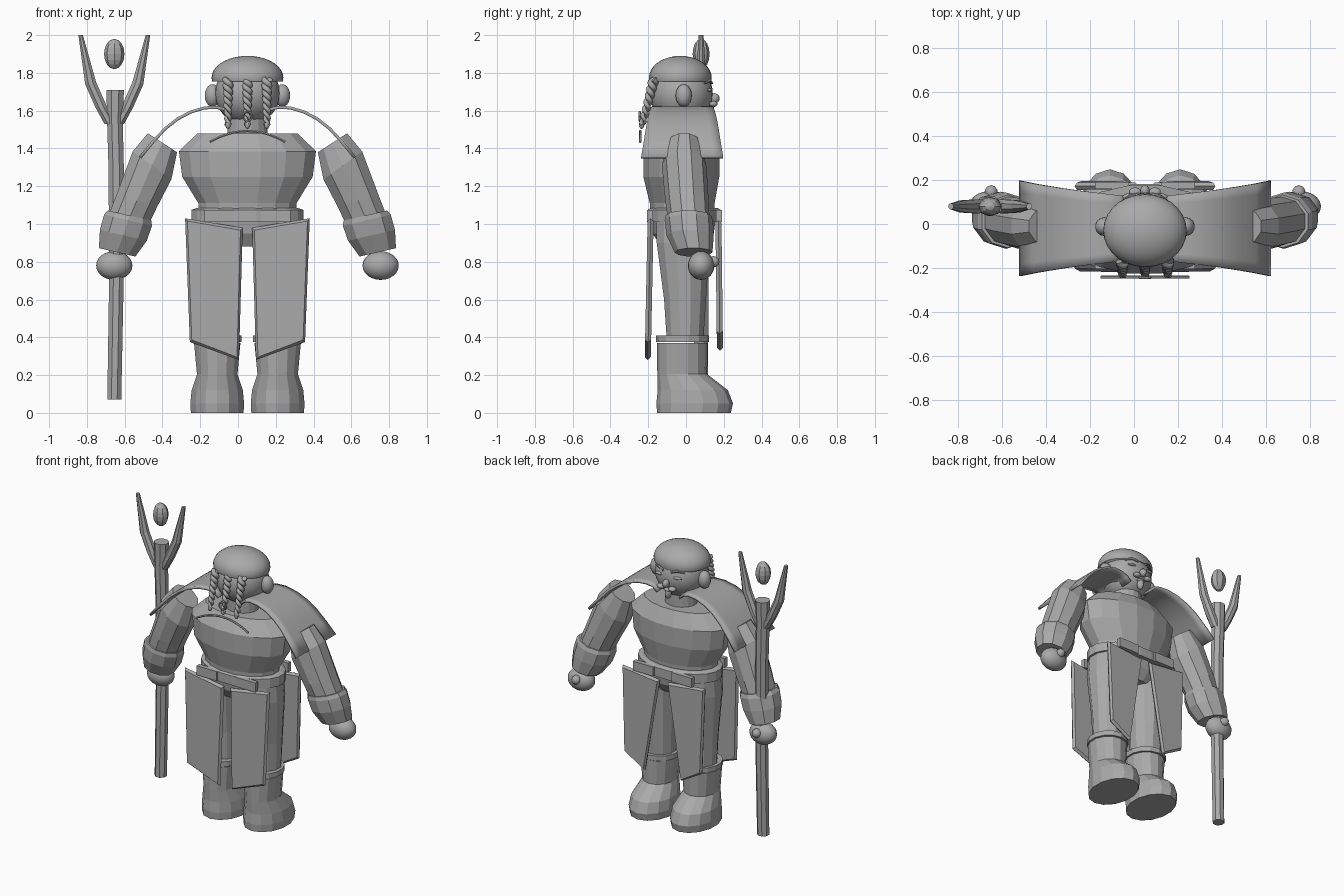
import bpy, bmesh, math
from mathutils import Vector

if "Cube" in bpy.data.objects:
    bpy.data.objects.remove(bpy.data.objects["Cube"])

AX = 0.05  # body's mirror axis

grey = bpy.data.materials.new("stone grey")
grey.diffuse_color = (0.4, 0.4, 0.4, 1)
grey.use_nodes = True
grey.node_tree.nodes["Principled BSDF"].inputs["Base Color"].default_value = grey.diffuse_color


def finish(bm, name, smooth=False):
    bmesh.ops.recalc_face_normals(bm, faces=bm.faces)
    me = bpy.data.meshes.new(name)
    bm.to_mesh(me)
    bm.free()
    me.materials.append(grey)
    for p in me.polygons:
        p.use_smooth = smooth
    ob = bpy.data.objects.new(name, me)
    bpy.context.collection.objects.link(ob)
    return ob


def loft(name, rings, n=12, s=1, x0=AX, smooth=False):
    """Rings are (x, y, z, half x, half y, tilt in degrees)."""
    bm = bmesh.new()
    loops = []
    for x, y, z, rx, ry, tilt in rings:
        t = math.radians(tilt)
        loop = []
        for i in range(n):
            a = 2 * math.pi * (i + 0.5) / n
            u = rx * math.cos(a)
            loop.append(bm.verts.new((x0 + s * (x + u * math.cos(t)),
                                      y + ry * math.sin(a), z + u * math.sin(t))))
        loops.append(loop)
    for a, b in zip(loops, loops[1:]):
        for i in range(n):
            j = (i + 1) % n
            bm.faces.new((a[i], a[j], b[j], b[i]))
    bm.faces.new(loops[0])
    bm.faces.new(loops[-1])
    return finish(bm, name, smooth)


def ball(name, c, r, u=20, v=12, smooth=True, cut=None):
    bm = bmesh.new()
    bmesh.ops.create_uvsphere(bm, u_segments=u, v_segments=v, radius=1)
    for p in bm.verts:
        p.co = Vector((c[0] + p.co.x * r[0], c[1] + p.co.y * r[1], c[2] + p.co.z * r[2]))
    if cut is not None:  # keep only what is above the cut, with a closed underside
        g = bm.verts[:] + bm.edges[:] + bm.faces[:]
        bmesh.ops.bisect_plane(bm, geom=g, plane_co=(0, 0, cut), plane_no=(0, 0, -1), clear_outer=True)
        bmesh.ops.holes_fill(bm, edges=[e for e in bm.edges if e.is_boundary], sides=0)
    return finish(bm, name, smooth)


def tube(name, pts, radii, res=1, smooth=False):
    cu = bpy.data.curves.new(name, 'CURVE')
    cu.dimensions = '3D'
    cu.bevel_depth = 1
    cu.bevel_resolution = res
    cu.use_fill_caps = True
    sp = cu.splines.new('POLY')
    sp.points.add(len(pts) - 1)
    for q, p, r in zip(sp.points, pts, radii):
        q.co = (*p, 1)
        q.radius = r
    sp.use_smooth = smooth
    cu.materials.append(grey)
    ob = bpy.data.objects.new(name, cu)
    bpy.context.collection.objects.link(ob)
    return ob


def panel(name, pts, s, y_top, y_bottom, thick):
    """Hanging plate with a bevelled rim; pts are (x, z) from the axis."""
    bm = bmesh.new()
    def layer(y, k):
        cx = sum(p[0] for p in pts) / 4
        cz = sum(p[1] for p in pts) / 4
        out = []
        for x, z in pts:
            yy = y_bottom + (y_top - y_bottom) * (z - 0.3) / 0.7
            out.append(bm.verts.new((AX + s * (cx + (x - cx) * k), yy + y, cz + (z - cz) * (1 - (1 - k) / 2))))
        return out
    a, b, c = layer(-thick, 0.92), layer(0, 1), layer(thick, 0.92)
    for p, q in ((a, b), (b, c)):
        for i in range(4):
            j = (i + 1) % 4
            bm.faces.new((p[i], p[j], q[j], q[i]))
    bm.faces.new(a)
    bm.faces.new(c)
    return finish(bm, name)


# torso, belt and hips
loft("torso", [(0, -.02, 1.03, .26, .17, 0), (0, -.02, 1.11, .265, .175, 0),
               (0, -.025, 1.25, .352, .205, 0), (0, -.025, 1.385, .37, .205, 0),
               (0, -.02, 1.48, .27, .15, 0)], 16)
loft("belt", [(0, -.01, 1.01, .30, .195, 0), (0, -.01, 1.075, .30, .195, 0),
              (0, -.01, 1.085, .27, .18, 0)], 20)
loft("hips", [(0, -.015, .88, .20, .12, 0), (0, -.015, .95, .285, .165, 0),
              (0, -.015, 1.02, .285, .175, 0)], 16)
loft("neck", [(0, -.02, 1.45, .11, .10, 0), (0, -.02, 1.62, .10, .10, 0)], 16, smooth=False)

# head, cap and face
ball("head", (AX, -.025, 1.69), (.172, .167, .165), 28, 18)
ball("cap", (AX, -.03, 1.775), (.19, .166, .115), 28, 18, cut=1.755)
ball("nose", (AX, .15, 1.665), (.022, .028, .028), 10, 8)
ball("goatee", (AX, .125, 1.59), (.022, .025, .04), 10, 8)
ball("mouth", (AX, .128, 1.615), (.03, .02, .012), 10, 8)

for s, side in ((-1, "left"), (1, "right")):
    X = lambda x: AX + s * x
    # facial features and ears
    ball(side + "_eye", (X(.068), .124, 1.71), (.035, .016, .009), 12, 6)
    ball(side + "_moustache", (X(.045), .145, 1.635), (.028, .022, .016), 10, 8)
    tube(side + "_eyebrow", [(X(.03), .138, 1.745), (X(.07), .126, 1.76), (X(.11), .098, 1.745)],
         [.006, .009, .004])
    ball(side + "_ear", (X(.185), -.012, 1.68), (.042, .043, .06), 14, 10)

    # arm with bracer and hand
    loft(side + "_arm", [(.45, -.01, 1.43, .097, .085, 33), (.505, -.01, 1.31, .133, .118, 36),
                         (.585, .005, 1.125, .118, .115, 18), (.63, .015, 1.02, .115, .11, 13)], 10, s)
    loft(side + "_bracer", [(.625, .012, 1.045, .125, .12, 13), (.632, .015, 1.02, .137, .128, 13),
                            (.657, .022, .94, .134, .125, 13), (.69, .04, .85, .104, .1, 13)], 10, s)
    ball(side + "_hand", (X(.705), .08, .78), (.096, .07, .076))
    ball(side + "_thumb", (X(.70), .145, .80), (.03, .032, .03), 10, 8)

    # leg and boot
    loft(side + "_leg", [(.16, -.005, .38, .11, .10, 0), (.16, -.005, .6, .118, .115, 0),
                         (.16, -.015, .9, .135, .145, 0), (.155, -.015, 1.02, .13, .145, 0)], 12, s)
    loft(side + "_boot", [(.16, .042, 0, .143, .195, 0), (.16, .046, .05, .146, .203, 0),
                          (.16, .036, .12, .139, .186, 0), (.16, -.02, .205, .11, .132, 0),
                          (.16, -.02, .37, .126, .134, 0)], 14, s)
    loft(side + "_boot_cuff", [(.16, -.018, .375, .133, .14, 0), (.16, -.018, .41, .133, .14, 0)], 14, s)

    # hanging plates on both faces of the body
    panel(side + "_long_plate", [(.33, 1.03), (.025, .98), (.045, .28), (.305, .375)], s, -.188, -.202, .016)
    panel(side + "_short_plate", [(.32, 1.02), (.03, .99), (.14, .33), (.30, .42)], s, .172, .18, .016)
    loft(side + "_strap_a", [(.15, -.19, 1.01, .11, .022, 0), (.15, -.19, 1.075, .11, .022, 0)], 4, s)
    loft(side + "_strap_b", [(.15, .175, 1.01, .11, .022, 0), (.15, .175, 1.075, .11, .022, 0)], 4, s)

    # curved shoulder mantle
    bm = bmesh.new()
    prof = [(.085, 1.575, .148), (.115, 1.605, .15), (.16, 1.617, .155), (.225, 1.615, .163),
            (.30, 1.593, .172), (.37, 1.556, .182), (.435, 1.505, .192), (.50, 1.435, .203),
            (.568, 1.352, .217)]
    rows = [[bm.verts.new((X(x), -.02 + h * (k / 4 - 1), z)) for k in range(9)] for x, z, h in prof]
    for a, b in zip(rows, rows[1:]):
        for k in range(8):
            bm.faces.new((a[k], a[k + 1], b[k + 1], b[k]))
    mantle = finish(bm, side + "_mantle", True)
    mod = mantle.modifiers.new("thickness", 'SOLIDIFY')
    mod.thickness = .016
    mod.offset = 0

# twisted braids
for i, x in enumerate((-.103, 0, .103)):
    for strand in range(2):
        pts, rad = [], []
        for k in range(41):
            t = k / 40
            a = t * 7 * math.pi + strand * math.pi
            w = .015 * (1 - .35 * t)
            pts.append((AX + x + w * math.cos(a), -.17 - .062 * t + w * math.sin(a), 1.765 - .24 * t))
            rad.append(.0165 * (1 - .4 * t))
        tube(f"braid_{i}_{strand}", pts, rad, 1, True)
    ball(f"braid_tip_{i}", (AX + x, -.235, 1.525), (.014, .014, .022), 8, 6)
tube("braid_ring", [(AX + .024 * math.cos(a * math.pi / 8), -.245, 1.57 + .024 * math.sin(a * math.pi / 8))
                    for a in range(17)], [.006] * 17)

# thin collar band
tube("collar_band", [(AX + .2 * k / 8, -.242, 1.492 - .058 * (k / 8) ** 2) for k in range(-8, 9)], [.007] * 17)

# forked staff with a floating gem
SX, SY = -.655, .08
loft("staff_pole", [(0, 0 + SY, .07, .04, .04, 0), (.012, SY, .75, .042, .042, 0),
                    (.01, SY, 1.3, .044, .042, 0), (.003, SY, 1.56, .045, .044, 0),
                    (.005, SY, 1.71, .05, .048, 0)], 8, x0=SX)
for s, side in ((-1, "left"), (1, "right")):
    loft(side + "_staff_prong", [(.02, SY, 1.53, .035, .03, 0), (.065, SY, 1.61, .04, .034, 15),
                                 (.125, SY, 1.745, .032, .03, -10), (.178, SY, 2.0, .013, .014, 0)],
         8, s, x0=SX)
ball("staff_gem", (SX, SY, 1.9), (.054, .045, .08), 8, 8, False)
